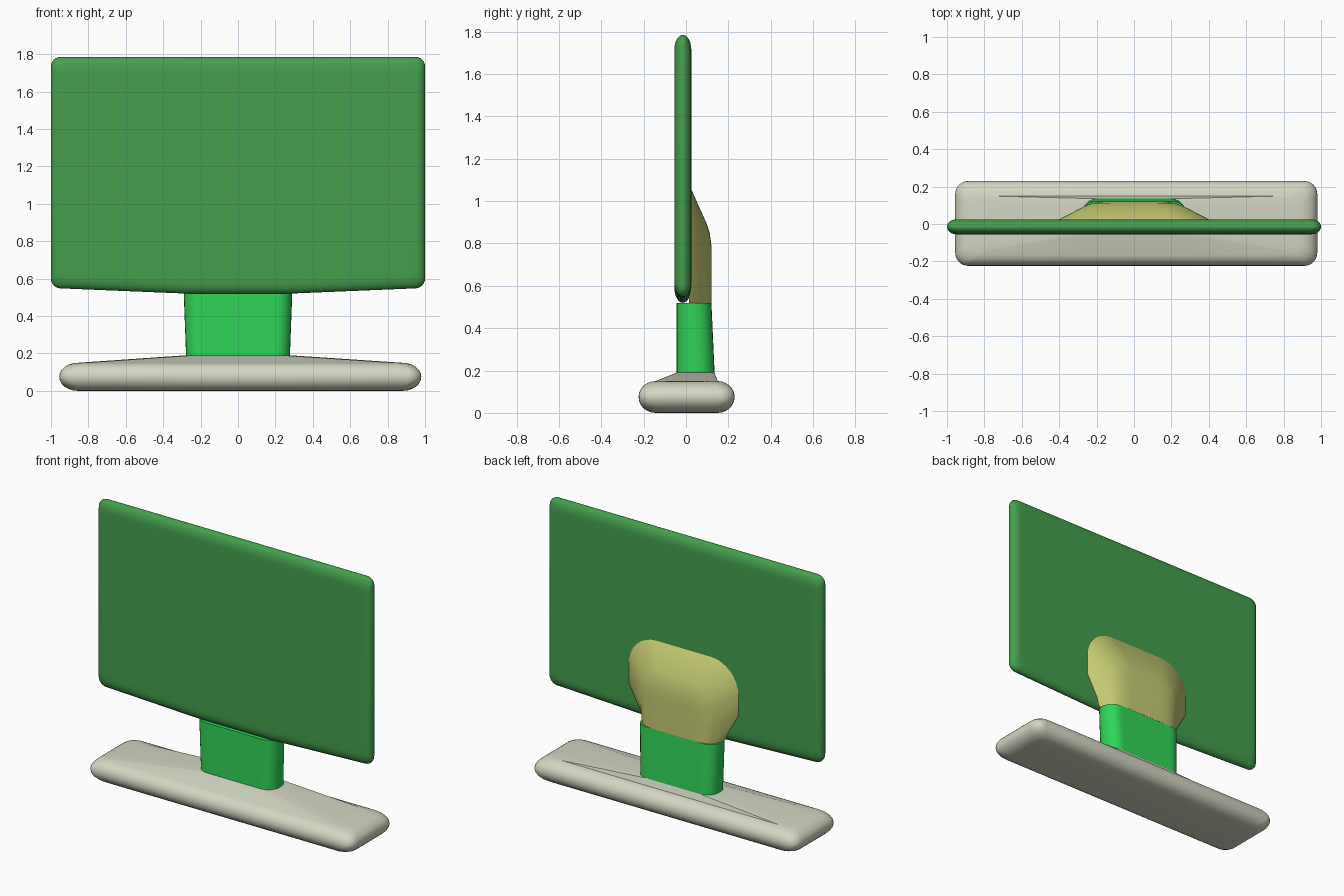
import bpy, bmesh, math

cube = bpy.data.objects.get("Cube")
if cube:
    bpy.data.objects.remove(cube, do_unlink=True)


def material(name, rgb):
    m = bpy.data.materials.new(name)
    m.use_nodes = True
    col = (*rgb, 1.0)
    m.diffuse_color = col
    bsdf = next(n for n in m.node_tree.nodes if n.type == 'BSDF_PRINCIPLED')
    bsdf.inputs["Base Color"].default_value = col
    return m


dark_green = material("dark green", (0.058, 0.345, 0.076))
bright_green = material("bright green", (0.030, 0.665, 0.098))
pale_grey = material("pale grey", (0.650, 0.680, 0.545))
olive_yellow = material("olive yellow", (0.570, 0.610, 0.175))


def rounded_rect(hx, hy, r, mid, cx=0.0, cy=0.0, n=6):
    """Counter-clockwise rounded rectangle with extra points at x = +-mid on the long edges."""
    pts = []
    for k, (sx, sy) in enumerate(((1, 1), (-1, 1), (-1, -1), (1, -1))):
        for i in range(n + 1):
            a = math.pi / 2 * (k + i / n)
            pts.append((cx + sx * (hx - r) + r * math.cos(a),
                        cy + sy * (hy - r) + r * math.sin(a)))
        if k == 0:
            pts += [(cx + mid, cy + hy), (cx - mid, cy + hy)]
        elif k == 2:
            pts += [(cx - mid, cy - hy), (cx + mid, cy - hy)]
    return pts


def loft(name, rings, mat, angle=40):
    """Skin a list of equal-length rings of 3D points and cap both ends."""
    bm = bmesh.new()
    rows = [[bm.verts.new(p) for p in ring] for ring in rings]
    n = len(rows[0])
    for a, b in zip(rows, rows[1:]):
        for i in range(n):
            j = (i + 1) % n
            bm.faces.new((a[i], a[j], b[j], b[i]))
    bm.faces.new(rows[0][::-1])
    bm.faces.new(rows[-1])
    bmesh.ops.recalc_face_normals(bm, faces=bm.faces)
    me = bpy.data.meshes.new(name)
    bm.to_mesh(me)
    bm.free()
    me.materials.append(mat)
    ob = bpy.data.objects.new(name, me)
    bpy.context.collection.objects.link(ob)
    bpy.ops.object.select_all(action='DESELECT')
    ob.select_set(True)
    bpy.context.view_layer.objects.active = ob
    bpy.ops.object.shade_smooth_by_angle(angle=math.radians(angle))
    return ob


# Screen: thin rounded slab whose lower edge bows down towards the middle
def screen_ring(y, ix, iz):
    ring = []
    for x, z in rounded_rect(1 - ix, 0.6175 - iz, 0.05, 0.28, 0, 1.1675):
        if z < 1.1675:
            z -= 0.03 * min(1, max(0, (1 - abs(x)) / 0.72))
        ring.append((x, y, z))
    return ring


steps = 6
rings = [screen_ring(-0.055, 0.09, 0.11)]
for i in range(-steps, steps + 1):
    t = math.pi / 2 * i / steps
    k = 1 - math.cos(t)
    rings.append(screen_ring(-0.015 + 0.04 * math.sin(t), 0.05 * k, 0.07 * k))
rings.append(screen_ring(0.025, 0.09, 0.11))
loft("screen", rings, dark_green)

# Base: pillow-edged foot rising to a plateau under the neck
rings = []
for i in range(-steps, steps + 1):
    t = math.pi / 2 * i / steps
    k = 1 - math.cos(t)
    ring = rounded_rect(0.968 - 0.10 * k, 0.227 - 0.08 * k, 0.07, 0.28, 0.012, 0.003)
    rings.append([(x, y, 0.075 + 0.075 * math.sin(t)) for x, y in ring])
rings.append([(x, y, 0.19) for x, y in
              rounded_rect(0.28, 0.09, 0.08, 0.19, 0, 0.045)])
loft("base", rings, pale_grey)

# Neck: rounded column, slightly wider and shallower at the top
neck = [(0.17, 0.277, -0.045, 0.136), (0.52, 0.29, -0.045, 0.12)]
loft("neck", [[(x, y, z) for x, y in
               rounded_rect(hx, (y1 - y0) / 2, 0.08, 0.19, 0, (y0 + y1) / 2)]
              for z, hx, y0, y1 in neck], bright_green)


# Rear cover: hump with sloping sides and a rounded top, flat underneath
def cover_ring(y, foot, hx, top, r, shoulder):
    half = [(foot, 0.52), (hx, shoulder)]
    for i in range(9):
        a = math.pi / 2 * i / 8
        half.append((hx - r + r * math.cos(a), top - r + r * math.sin(a)))
    return [(x, y, z) for x, z in half] + [(-x, y, z) for x, z in reversed(half)]


loft("rear_cover", [
    cover_ring(0.015, 0.29, 0.41, 1.065, 0.20, 0.72),
    cover_ring(0.025, 0.29, 0.40, 1.055, 0.20, 0.72),
    cover_ring(0.095, 0.255, 0.265, 0.90, 0.13, 0.64),
    cover_ring(0.112, 0.215, 0.22, 0.85, 0.11, 0.63),
    cover_ring(0.120, 0.165, 0.165, 0.79, 0.08, 0.62),
    cover_ring(0.121, 0.12, 0.12, 0.74, 0.06, 0.61),
], olive_yellow)
